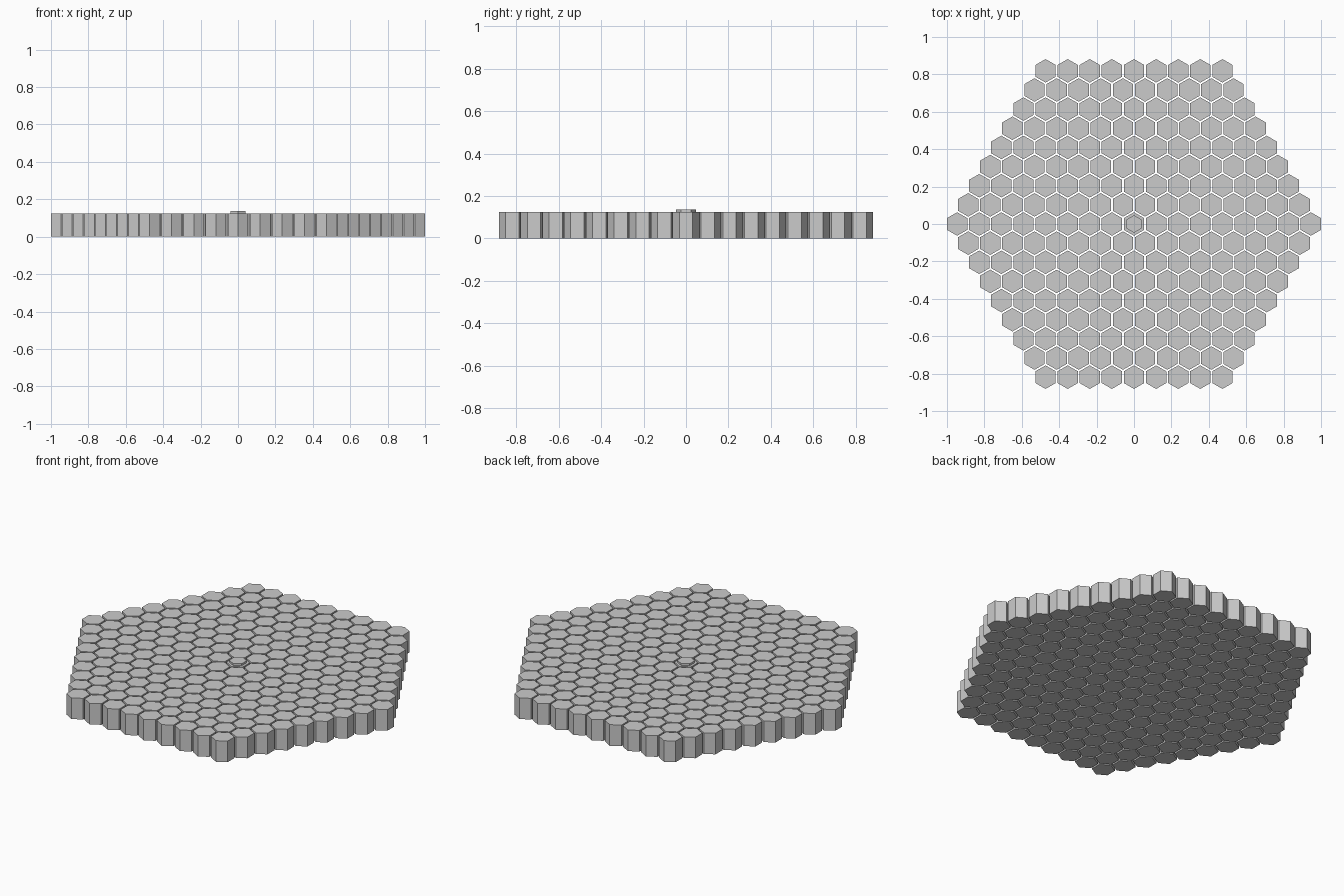
import bpy, bmesh
from math import sqrt, pi
from mathutils import Matrix

if "Cube" in bpy.data.objects:
    bpy.data.objects.remove(bpy.data.objects["Cube"])

RINGS = 8            # rings of tiles around the centre
PITCH = 0.1182       # centre-to-centre spacing
HALF_FLAT = 1.0 - RINGS * PITCH
TILE_R = HALF_FLAT * 2 / sqrt(3)
HEIGHT = 0.125


def add_prism(bm, x, y, z0, z1, radius):
    """Hexagonal prism with a corner pointing along y."""
    place = Matrix.Translation((x, y, (z0 + z1) / 2)) @ Matrix.Rotation(pi / 6, 4, 'Z')
    # find the corner direction of the primitive so corners always end on y
    ret = bmesh.ops.create_cone(bm, cap_ends=True, segments=6, radius1=radius,
                                radius2=radius, depth=z1 - z0)
    verts = ret["verts"]
    if any(abs(v.co.x) < 1e-5 for v in verts):
        place = Matrix.Translation((x, y, (z0 + z1) / 2))
    bmesh.ops.transform(bm, matrix=place, verts=verts)


def finish(bm, name):
    mesh = bpy.data.meshes.new(name)
    bm.to_mesh(mesh)
    bm.free()
    bpy.context.collection.objects.link(bpy.data.objects.new(name, mesh))


# Hexagonal field of separate tiles
bm = bmesh.new()
for row in range(-RINGS, RINGS + 1):
    count = 2 * RINGS + 1 - abs(row)
    for i in range(count):
        add_prism(bm, (i - (count - 1) / 2) * PITCH, row * PITCH * sqrt(3) / 2,
                  0, HEIGHT, TILE_R)
finish(bm, "hex_tiles")

# Small raised cap on the centre tile
bm = bmesh.new()
add_prism(bm, 0, 0, HEIGHT, 0.137, 0.047)
finish(bm, "centre_cap")
